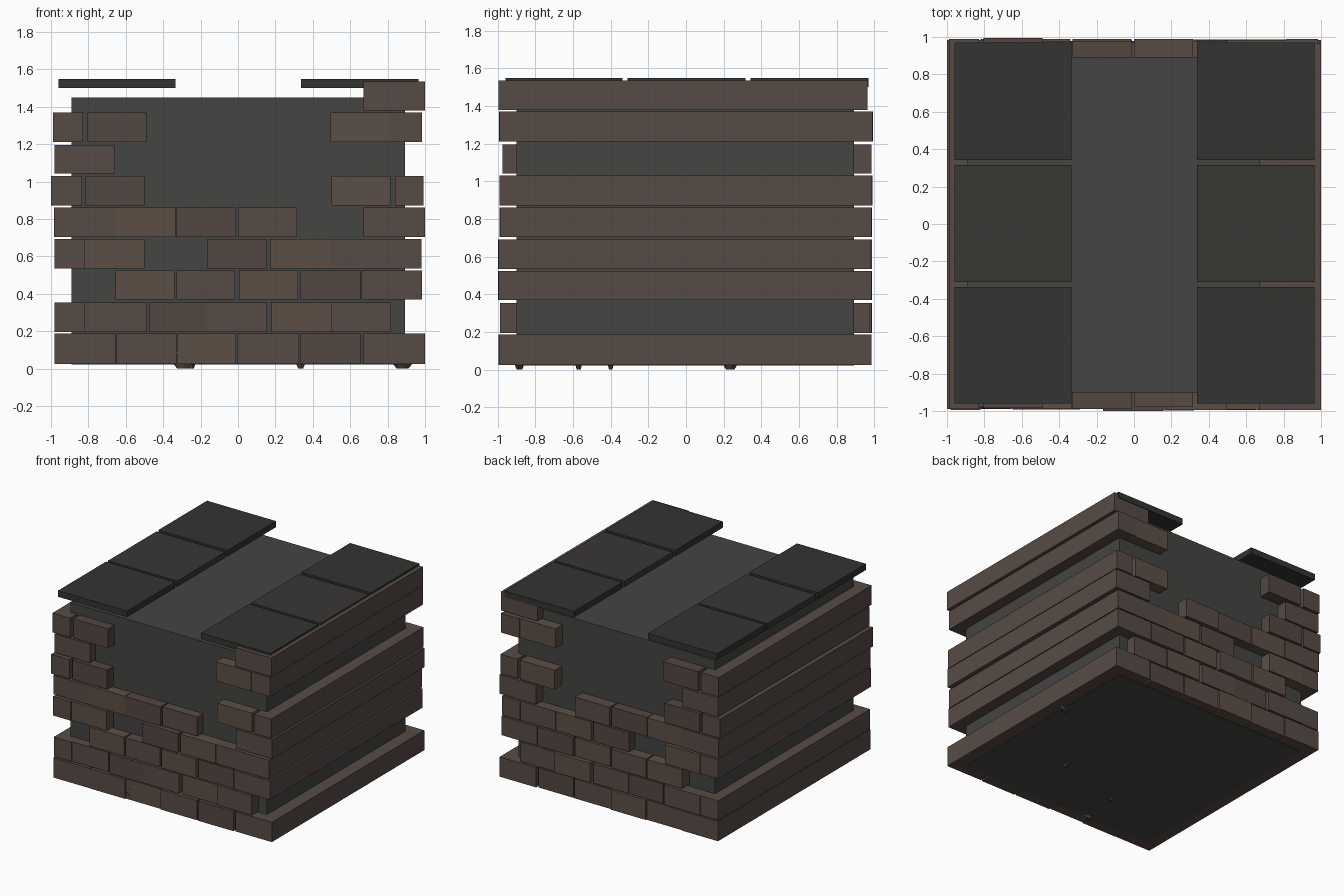
import bpy, random
from math import radians

random.seed(4)


def material(name, rgb):
    m = bpy.data.materials.new(name)
    m.diffuse_color = (*rgb, 1)
    return m


BRICKS = [material("brick_plain", (0.095, 0.070, 0.060)),
          material("brick_warm", (0.108, 0.078, 0.060)),
          material("brick_dark", (0.085, 0.063, 0.053))]
CORE = material("mortar", (0.058, 0.058, 0.054))
SLAB = material("slate", (0.033, 0.033, 0.031))
SLAB_MID = material("slate_light", (0.039, 0.038, 0.034))


def box(name, x0, x1, y0, y1, z0, z1, mat):
    bpy.ops.mesh.primitive_cube_add(size=1)
    o = bpy.context.object
    o.name = name
    o.location = ((x0 + x1) / 2, (y0 + y1) / 2, (z0 + z1) / 2)
    o.scale = (x1 - x0, y1 - y0, z1 - z0)
    o.data.materials.append(mat)
    return o


# Inner block behind the brickwork
box("core", -0.89, 0.893, -0.90, 0.893, 0.022, 1.45, CORE)

# Brick courses: (z range, y range, x ranges); each brick runs through front to back
COURSES = [
    ((0.025, 0.187), (-0.99, 0.985), [(-0.98, -0.655), (-0.65, -0.33), (-0.325, -0.01),
                                      (-0.005, 0.325), (0.335, 0.655), (0.67, 1.0)]),
    ((0.195, 0.355), (-0.985, 0.983), [(-0.98, -0.82), (-0.82, -0.49), (-0.475, -0.165),
                                       (-0.165, 0.153), (0.18, 0.50), (0.50, 0.815)]),
    ((0.37, 0.525), (-0.995, 0.985), [(-0.655, -0.34), (-0.33, -0.015), (0.005, 0.32),
                                      (0.335, 0.655), (0.66, 0.985)]),
    ((0.535, 0.692), (-0.995, 0.983), [(-0.98, -0.82), (-0.82, -0.50), (-0.165, 0.155),
                                       (0.175, 0.495), (0.495, 0.815), (0.815, 0.98)]),
    ((0.705, 0.862), (-0.985, 0.985), [(-0.985, -0.655), (-0.655, -0.335), (-0.33, -0.01),
                                       (0.0, 0.315), (0.67, 1.0)]),
    ((0.872, 1.03), (-0.99, 0.985), [(-1.0, -0.835), (-0.815, -0.50), (0.50, 0.815), (0.84, 0.993)]),
    ((1.043, 1.197), (-0.975, 0.985), [(-0.98, -0.66)]),
    ((1.212, 1.37), (-0.99, 0.99), [(-0.99, -0.83), (-0.805, -0.49), (0.495, 0.815), (0.815, 0.985)]),
    ((1.38, 1.535), (-0.995, 0.965), [(0.67, 1.0)]),
]
for r, (z, y, spans) in enumerate(COURSES):
    for i, (x0, x1) in enumerate(spans):
        outer = x1 > 0.95 or x0 < -0.95
        j = 0 if outer else random.uniform(-0.010, 0.006)
        box(f"brick_{r}_{i}", x0, x1, y[0] + 0.004 + j if not outer else y[0], y[1] + j, *z,
            BRICKS[0] if outer else random.choice(BRICKS))

# Two rows of roof slabs
for sx, (x0, x1) in {"left": (-0.96, -0.335), "right": (0.337, 0.965)}.items():
    for k, (y0, y1) in enumerate([(-0.96, -0.337), (-0.31, 0.315), (0.342, 0.97)]):
        box(f"slab_{sx}_{k}", x0, x1, y0, y1, 1.50, 1.55 - 0.002 * (k == 1),
            SLAB_MID if k == 1 else SLAB)


# Small chips under the base
def chip(name, loc, size, turn):
    bpy.ops.mesh.primitive_cone_add(vertices=6, radius1=0.5, radius2=0.3, depth=1)
    o = bpy.context.object
    o.name = name
    o.location, o.scale = loc, size
    o.rotation_euler = (radians(180), 0, radians(turn))
    o.data.materials.append(BRICKS[2])


for n, (x, y, w, d) in enumerate([(-0.295, -0.885, 0.11, 0.05), (0.88, 0.235, 0.12, 0.05),
                                  (0.335, -0.40, 0.05, 0.03), (-0.25, -0.57, 0.05, 0.03)]):
    chip(f"chip_{n}", (x, y, 0.0125), (w, d, 0.025), 20 * (n % 2) + 10)

# Splinter on the front face
for n, a in enumerate((35, -35)):
    s = box(f"splinter_{n}", -0.335, -0.285, -0.992, -0.985, 0.098 - 0.03 * n, 0.103 - 0.03 * n, BRICKS[2])
    s.rotation_euler.y = radians(-a)
